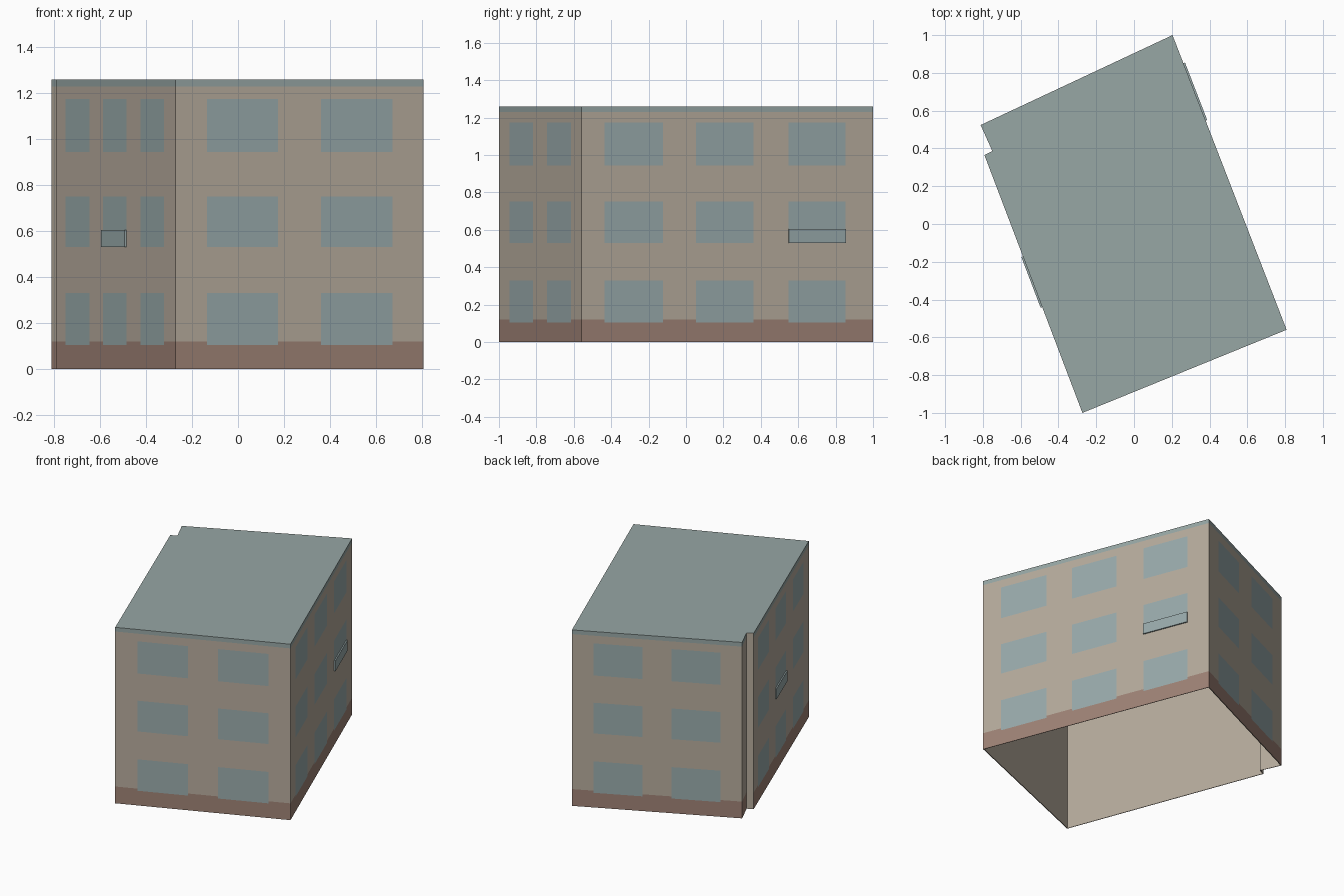
import bpy
import bmesh
from mathutils import Vector

if "Cube" in bpy.data.objects:
    bpy.data.objects.remove(bpy.data.objects["Cube"])


def make_material(name, color):
    mat = bpy.data.materials.new(name)
    mat.use_nodes = True
    mat.diffuse_color = (*color, 1)
    mat.node_tree.nodes["Principled BSDF"].inputs["Base Color"].default_value = (*color, 1)
    return mat


WALL, BASE, GLASS, ROOF = range(4)
materials = [
    make_material("beige wall", (0.47, 0.41, 0.335)),
    make_material("brown base", (0.345, 0.225, 0.18)),
    make_material("blue grey window", (0.32, 0.405, 0.41)),
    make_material("grey green roof", (0.31, 0.385, 0.375)),
]


def finish(name, bm):
    mesh = bpy.data.meshes.new(name)
    bm.to_mesh(mesh)
    bm.free()
    for mat in materials:
        mesh.materials.append(mat)
    obj = bpy.data.objects.new(name, mesh)
    bpy.context.collection.objects.link(obj)
    return obj


def add_face(bm, points, material):
    face = bm.faces.new([bm.verts.new(p) for p in points])
    face.material_index = material


# Footprint, counter-clockwise, with the notch beside the back corner
HEIGHT, BASE_TOP, BAND = 1.26, 0.12, 1.23
plan = [Vector(p) for p in ((0.204, 1, 0), (-0.812, 0.524, 0), (-0.75, 0.386, 0),
                            (-0.792, 0.365, 0), (-0.273, -1, 0), (0.808, -0.56, 0))]
rows = [(0.105, 0.33), (0.53, 0.75), (0.945, 1.175)]
two = [(0.128, 0.414), (0.586, 0.874)]
three = [(0.08, 0.28), (0.393, 0.59), (0.71, 0.905)]


def inside(value, spans):
    return any(a < value < b for a, b in spans)


def wall_color(t, z, columns):
    if inside(t, columns) and inside(z, rows):
        return GLASS
    if z < BASE_TOP:
        return BASE
    return ROOF if z > BAND else WALL


# Outer walls, cut along the window edges and colour bands
def build_wall(name, start, end, columns):
    bm = bmesh.new()
    us = sorted({0, 1, *(u for span in columns for u in span)})
    zs = sorted({0, BASE_TOP, BAND, HEIGHT, *(z for span in rows for z in span)})
    grid = [[bm.verts.new((*start.lerp(end, u).xy, z)) for u in us] for z in zs]
    for j in range(len(zs) - 1):
        for i in range(len(us) - 1):
            face = bm.faces.new((grid[j][i], grid[j][i + 1],
                                 grid[j + 1][i + 1], grid[j + 1][i]))
            face.material_index = wall_color((us[i] + us[i + 1]) / 2,
                                             (zs[j] + zs[j + 1]) / 2, columns)
    finish(name, bm)


build_wall("back_wall", plan[0], plan[1], two)
build_wall("notch_side", plan[1], plan[2], [])
build_wall("right_wall", plan[3], plan[4], three)
build_wall("front_wall", plan[4], plan[5], two)
build_wall("left_wall", plan[5], plan[0], three)

bm = bmesh.new()
up = Vector((0, 0, HEIGHT))
add_face(bm, (plan[2], plan[3], plan[3] + up, plan[2] + up), WALL)
finish("notch_return", bm)

# Flat roof
bm = bmesh.new()
add_face(bm, [p + up for p in plan], ROOF)
finish("roof", bm)

# Plain inner lining, open at the bottom
bm = bmesh.new()
inner = [p * 0.993 for p in plan]
lift = up * 0.995
for i, p in enumerate(inner):
    k = (i + 1) % len(inner)
    q = inner[k]
    add_face(bm, (q, p, p + lift, q + lift), WALL)
    add_face(bm, (plan[k], plan[i], p, q), WALL)
add_face(bm, [p + lift for p in reversed(inner)], WALL)
finish("inner_lining", bm)


# Shallow window panels standing off the side walls
def build_panel(name, start, end, span, depth=0.009):
    out = (end - start).normalized().cross(Vector((0, 0, 1))) * depth
    a, b = (start.lerp(end, u) for u in span)
    low, high = Vector((0, 0, 0.53)), Vector((0, 0, 0.605))
    bm = bmesh.new()
    corners = [a, b, b + out, a + out]
    ring = [[bm.verts.new(c + z) for c in corners] for z in (low, high)]
    for i in range(4):
        k = (i + 1) % 4
        bm.faces.new((ring[0][i], ring[0][k], ring[1][k], ring[1][i]))
    bm.faces.new(ring[0])
    bm.faces.new(ring[1])
    bmesh.ops.recalc_face_normals(bm, faces=bm.faces)
    for face in bm.faces:
        face.material_index = GLASS
    finish(name, bm)


build_panel("right_window_panel", plan[3], plan[4], three[1])
build_panel("left_window_panel", plan[5], plan[0], three[2])
